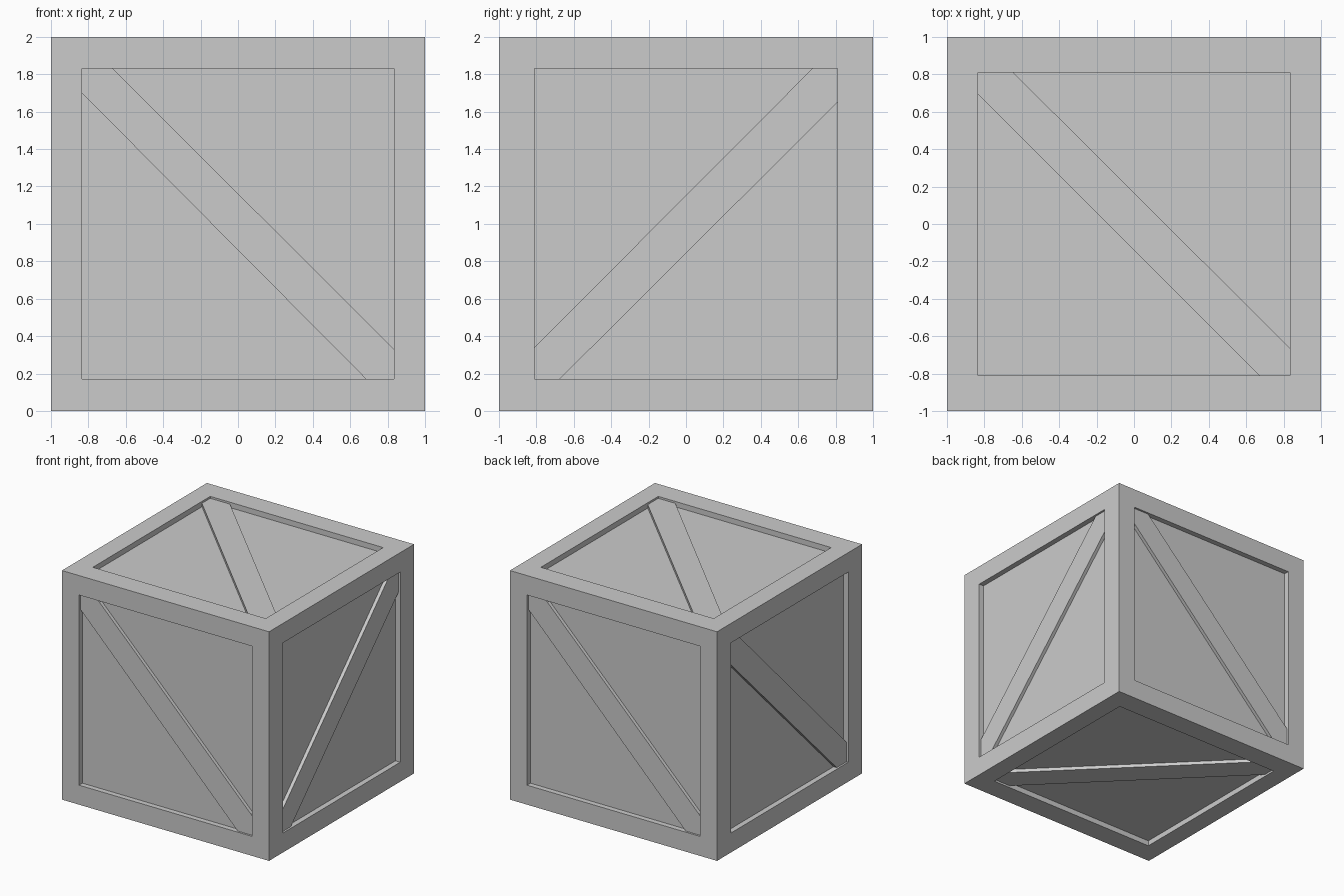
import bpy, bmesh
from mathutils import Vector

if "Cube" in bpy.data.objects:
    bpy.data.objects.remove(bpy.data.objects["Cube"])

OPEN = Vector((0.835, 0.81, 0.83))   # half size of the panel openings per axis
PANEL, BRACE = 0.047, 0.017          # depth of panel and brace face below the frame


def finish(bm, name):
    bmesh.ops.recalc_face_normals(bm, faces=bm.faces)
    me = bpy.data.meshes.new(name)
    bm.to_mesh(me)
    bm.free()
    ob = bpy.data.objects.new(name, me)
    bpy.context.collection.objects.link(ob)
    ob.location.z = 1
    return ob


# Crate body: cube cut along the frame lines, centre of every side pushed inward
bm = bmesh.new()
bmesh.ops.create_cube(bm, size=2)
for axis in range(3):
    for s in (-1, 1):
        n = Vector((0, 0, 0))
        n[axis] = s
        bmesh.ops.bisect_plane(bm, geom=bm.verts[:] + bm.edges[:] + bm.faces[:],
                               plane_co=n * OPEN[axis], plane_no=n)
bm.normal_update()
centres = [f for f in bm.faces
           if sum(abs(c) < 0.01 for c in f.calc_center_median()) == 2]
normals = [f.normal.copy() for f in centres]
for f, n in zip(centres, normals):
    new = bmesh.ops.extrude_face_region(bm, geom=[f])["geom"]
    verts = [g for g in new if isinstance(g, bmesh.types.BMVert)]
    bmesh.ops.translate(bm, verts=verts, vec=-n * PANEL)
    if f.is_valid:
        bmesh.ops.delete(bm, geom=[f], context="FACES_ONLY")
finish(bm, "crate_frame_and_panels")


# Diagonal braces: hexagonal profile in the side's plane, extruded to the panel
def brace(name, outline, place):
    bm = bmesh.new()
    rings = [[bm.verts.new(place(u, v, 1 - d)) for u, v in outline]
             for d in (BRACE, PANEL)]
    bm.faces.new(rings[0])
    bm.faces.new(rings[1])
    for i in range(len(outline)):
        j = (i + 1) % len(outline)
        bm.faces.new((rings[0][i], rings[0][j], rings[1][j], rings[1][i]))
    finish(bm, name)


X, Y, Z = OPEN
front = [(-X, 0.70), (-X, Z), (-0.67, Z), (X, -0.67), (X, -Z), (0.685, -Z)]
side = [(-Y, -0.66), (-Y, -Z), (-0.675, -Z), (Y, 0.65), (Y, Z), (0.675, Z)]
top = [(-X, 0.695), (-X, Y), (-0.645, Y), (X, -0.665), (X, -Y), (0.67, -Y)]

brace("front_brace", front, lambda u, v, d: (u, -d, v))
brace("back_brace", front, lambda u, v, d: (-u, d, v))
brace("right_brace", side, lambda u, v, d: (d, u, v))
brace("left_brace", side, lambda u, v, d: (-d, u, v))
brace("top_brace", top, lambda u, v, d: (u, v, d))
brace("bottom_brace", top, lambda u, v, d: (u, v, -d))
